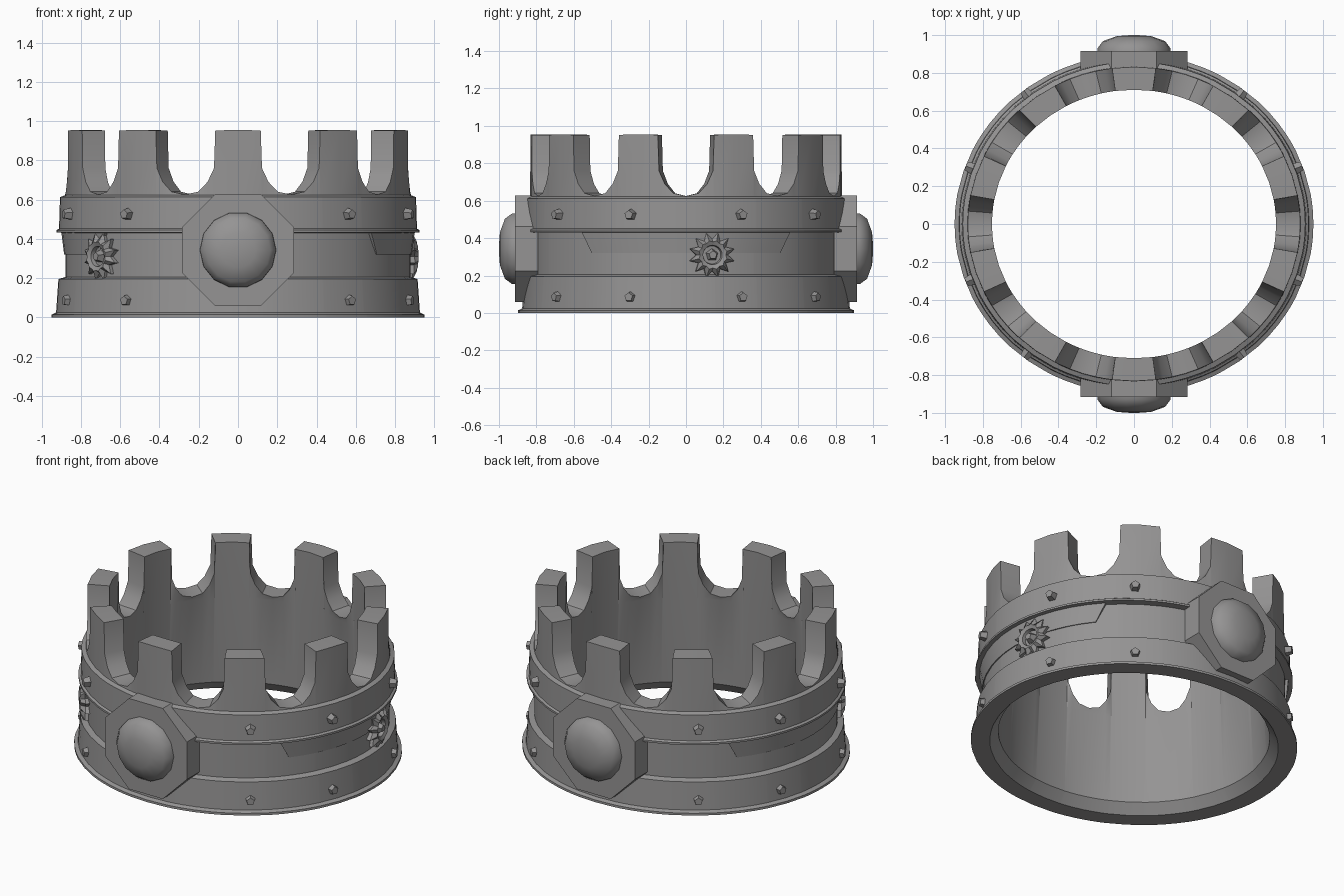
import bpy, bmesh, math
from mathutils import Matrix, Vector

if "Cube" in bpy.data.objects:
    bpy.data.objects.remove(bpy.data.objects["Cube"])

SQUASH = 0.945   # the ring is slightly narrower front to back

metal = bpy.data.materials.new("dark grey metal")
metal.diffuse_color = (0.30, 0.295, 0.295, 1)
metal.use_nodes = True
metal.node_tree.nodes["Principled BSDF"].inputs["Base Color"].default_value = metal.diffuse_color


def finish(name, bm, angle=30):
    bmesh.ops.recalc_face_normals(bm, faces=bm.faces[:])
    me = bpy.data.meshes.new(name)
    bm.to_mesh(me)
    bm.free()
    me.materials.append(metal)
    ob = bpy.data.objects.new(name, me)
    bpy.context.collection.objects.link(ob)
    bpy.ops.object.select_all(action='DESELECT')
    ob.select_set(True)
    bpy.context.view_layer.objects.active = ob
    bpy.ops.object.shade_smooth_by_angle(angle=math.radians(angle))
    return ob


def polar(r, a, z):
    return Vector((r * math.cos(a), r * math.sin(a) * SQUASH, z))


def loft(bm, rings, cap_first=True, cap_last=True):
    """Skin a list of equal-length closed rings of points."""
    vs = [[bm.verts.new(p) for p in ring] for ring in rings]
    n = len(vs[0])
    for a, b in zip(vs, vs[1:]):
        for i in range(n):
            bm.faces.new((a[i], a[(i + 1) % n], b[(i + 1) % n], b[i]))
    if cap_first:
        bm.faces.new(vs[0])
    if cap_last:
        bm.faces.new(vs[-1])


def facing(pos, normal):
    """Matrix whose local z points along normal and local y stays upright."""
    z = Vector(normal).normalized()
    x = Vector((0, 0, 1)).cross(z).normalized()
    m = Matrix((x, z.cross(x), z)).transposed().to_4x4()
    m.translation = pos
    return m


# Ring wall with bands, rims and ten prongs: one section swept round
half = [(0.0, 0.955), (0.108, 0.952), (0.114, 0.76), (0.145, 0.69), (0.19, 0.64)]
columns = [(-0.257, 0.625)] + [(-u, h) for u, h in half[:0:-1]] + half
sections = []
for k in range(10):
    for u, h in columns:
        a = math.radians(-90 + 36 * k + u / 0.257 * 18)
        prof = [(0.84, 0), (0.95, 0), (0.95, 0.014), (0.927, 0.024), (0.915, 0.195),
                (0.88, 0.205), (0.88, 0.43), (0.925, 0.432), (0.925, 0.444),
                (0.912, 0.452), (0.907, 0.612), (0.882, 0.622),
                (0.88, h), (0.752, h), (0.762, 0.6), (0.79, 0.06)]
        sections.append([polar(r, a, z) for r, z in prof])
bm = bmesh.new()
loft(bm, sections + [sections[0]], False, False)
bmesh.ops.remove_doubles(bm, verts=bm.verts[:], dist=1e-5)
finish("crown_ring", bm)

# Octagonal plates and domed stones, front and back
for side, label in ((-1, "front"), (1, "back")):
    def ring(r, d, n, off):
        return [(r * math.cos(math.tau * (i + off) / n), side * d,
                 0.343 + r * math.sin(math.tau * (i + off) / n)) for i in range(n)]
    bm = bmesh.new()
    loft(bm, [ring(0.308, 0.79, 8, 0.5), ring(0.308, 0.915, 8, 0.5)])
    finish(label + "_octagon_plate", bm)
    bm = bmesh.new()
    loft(bm, [ring(0.196, 0.90, 14, 0), ring(0.193, 0.93, 14, 0),
              ring(0.165, 0.968, 14, 0), ring(0.09, 0.995, 14, 0),
              ring(0.02, 1.0, 14, 0)])
    finish(label + "_domed_stone", bm, 45)

# Rivets: eight angles on both bands
bm = bmesh.new()
for base in (0, 180):
    for deg in (-52, -20, 20, 52):
        a = math.radians(base + deg)
        for z in (0.085, 0.525):
            n = (math.cos(a), math.sin(a) / SQUASH, 0)
            bmesh.ops.create_cone(bm, cap_ends=True, segments=5, radius1=0.036,
                                  radius2=0.024, depth=0.06,
                                  matrix=facing(polar(0.917, a, z), n))
finish("rivets", bm)

# Tilted side panels tucked under the upper band
for base, label in ((0, "right"), (180, "left")):
    rings = []
    for i in range(13):
        t = i / 6 - 1
        top, low = (math.radians(base + w * t) for w in (41, 37))
        rings.append([polar(0.86, top, 0.432), polar(0.9, top, 0.432),
                      polar(0.886, low, 0.32), polar(0.86, low, 0.32)])
    bm = bmesh.new()
    loft(bm, rings)
    finish(label + "_side_panel", bm)

# Spiky rosettes: raised toothed ring with a small stud
for deg, label in ((9.5, "right"), (218, "left")):
    a = math.radians(deg)
    m = facing(polar(0.875, a, 0.31), (math.cos(a), math.sin(a) / SQUASH, 0))

    def star(outer, inner, d):
        return [m @ Vector(((outer if i % 2 else inner) * math.cos(math.tau * i / 24),
                            (outer if i % 2 else inner) * math.sin(math.tau * i / 24), d))
                for i in range(24)]
    bm = bmesh.new()
    loft(bm, [star(0.125, 0.085, -0.01), star(0.125, 0.085, 0.02),
              star(0.078, 0.07, 0.045), star(0.052, 0.052, 0.035),
              star(0.048, 0.048, 0.012)])
    bmesh.ops.create_cone(bm, cap_ends=True, segments=5, radius1=0.04, radius2=0.022,
                          depth=0.05, matrix=m @ Matrix.Translation((0, 0, 0.022)))
    finish(label + "_rosette", bm)
